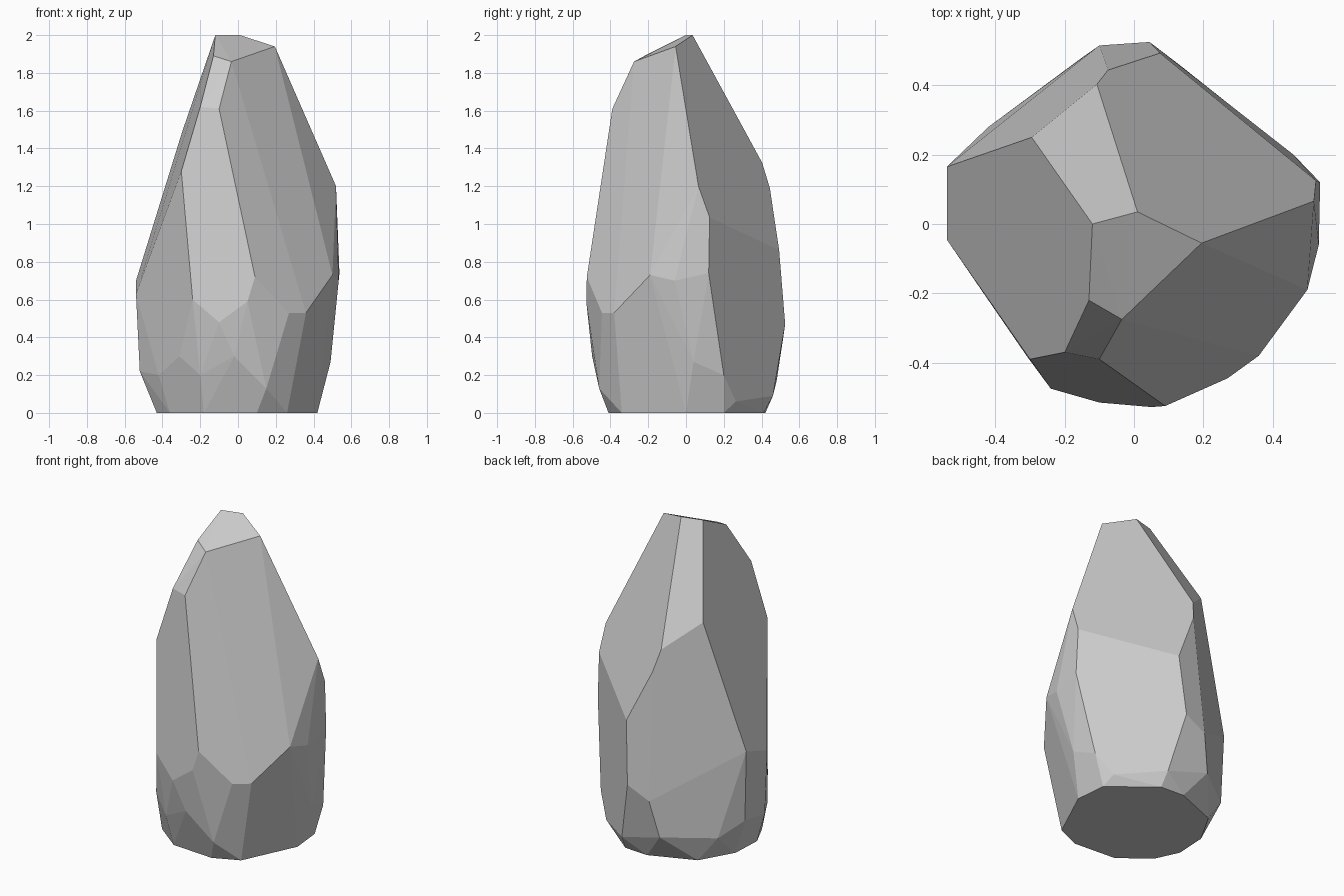
import bpy, bmesh, math

# Corner points of the faceted stone, grouped by height
crown = [(-.12, 0, 2), (.01, .035, 2), (.195, -.055, 1.94), (-.035, -.275, 1.86), (-.13, -.22, 1.89)]
shoulder = [(-.107, .403, 1.325), (-.295, .25, 1.49), (.519, .066, 1.2), (.525, .125, 1.035),
            (-.075, .444, 1.19), (-.1, -.39, 1.61), (-.2, -.37, 1.62), (-.3, -.39, 1.28)]
belly = [(.075, .493, .862), (.045, .525, .47), (.537, .12, .74), (.50, -.19, .73), (.533, -.06, .7),
         (.09, -.525, .72), (-.24, -.475, .6), (.05, -.528, .59), (-.1, -.515, .48),
         (-.54, .165, .70), (-.54, -.045, .63), (.36, -.38, .53), (.27, -.445, .53), (-.1, .515, .4)]
foot = [(.13, .46, .09), (.377, .264, .06), (.46, .2, .2), (.49, .04, .27),
        (-.15, .48, .17), (-.42, .28, .16), (-.52, .15, .25), (-.52, -.05, .22),
        (-.42, -.22, .2), (-.31, -.38, .3), (-.2, -.44, .2), (-.02, -.497, .3), (.15, -.46, .13)]
base = [(.42, 0), (.4, .2), (.14, .41), (-.02, .42), (-.3, .31), (-.42, .1),
        (-.43, -.1), (-.36, -.25), (-.18, -.39), (.1, -.41), (.26, -.34)]

# Wrap the points in a hull and merge nearly flat neighbours into facets
bm = bmesh.new()
for p in crown + shoulder + belly + foot + [(x, y, 0) for x, y in base]:
    bm.verts.new(p)
hull = bmesh.ops.convex_hull(bm, input=bm.verts[:])
loose = {v for v in hull["geom_interior"] + hull["geom_unused"]
         if isinstance(v, bmesh.types.BMVert) and v.is_valid}
bmesh.ops.delete(bm, geom=list(loose), context='VERTS')
bmesh.ops.dissolve_limit(bm, angle_limit=math.radians(4), verts=bm.verts[:], edges=bm.edges[:])
bmesh.ops.recalc_face_normals(bm, faces=bm.faces[:])

# Flat shaded rock
mesh = bpy.data.meshes.new("rock")
bm.to_mesh(mesh)
bm.free()
bpy.context.collection.objects.link(bpy.data.objects.new("rock", mesh))
